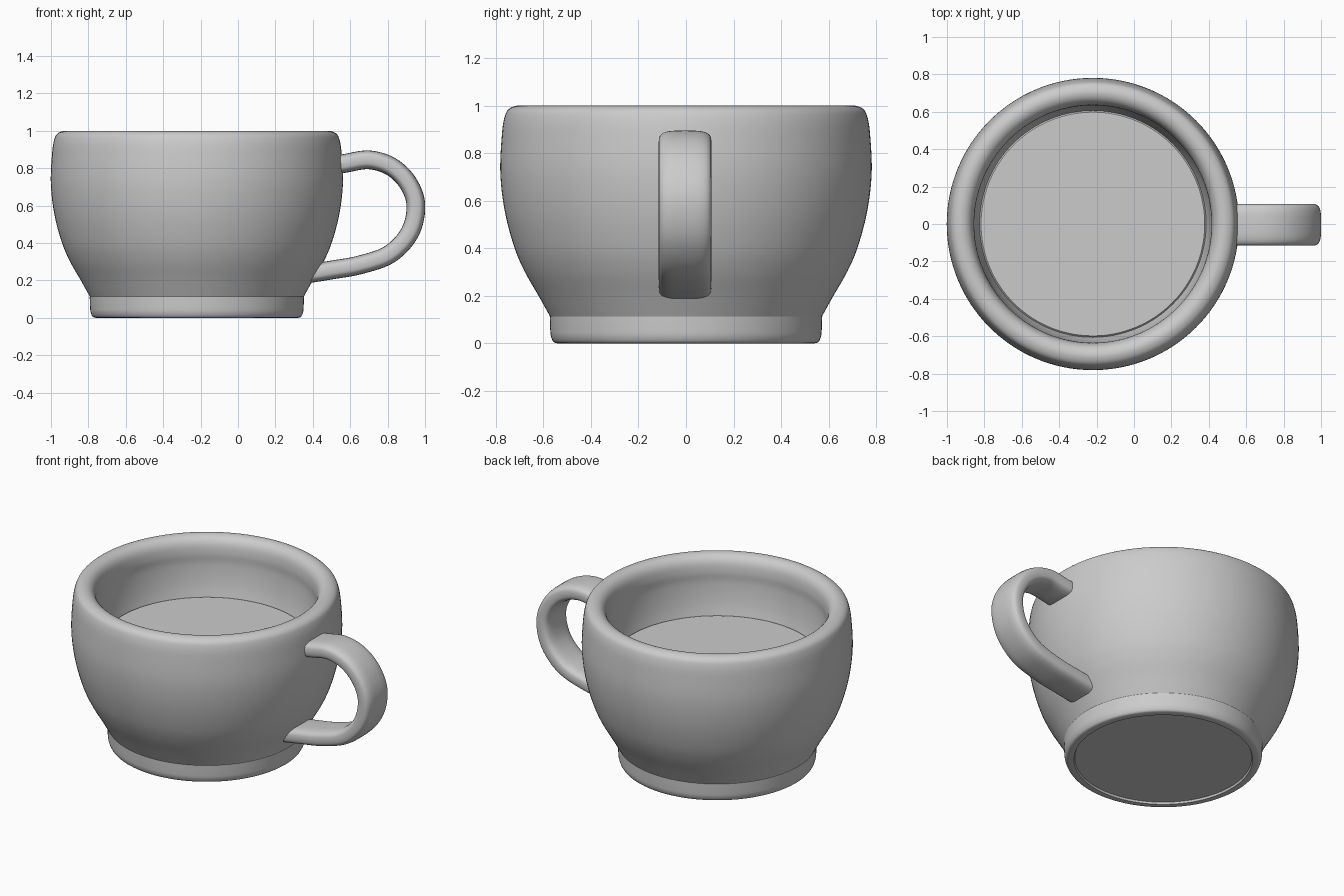
import bpy, bmesh, math
from mathutils import Vector

if "Cube" in bpy.data.objects:
    bpy.data.objects.remove(bpy.data.objects["Cube"])

CX = -0.22  # cup axis


def spline(pts, steps=6):
    """Catmull-Rom curve through 2D points."""
    p = [Vector(q) for q in pts]
    p = [2 * p[0] - p[1]] + p + [2 * p[-1] - p[-2]]
    out = []
    for a, b, c, d in zip(p, p[1:], p[2:], p[3:]):
        for i in range(steps):
            t = i / steps
            out.append(0.5 * (2 * b + (c - a) * t + (2 * a - 5 * b + 4 * c - d) * t * t
                              + (3 * b - a - 3 * c + d) * t ** 3))
    return out + [p[-2]]


def grid_object(name, rings, caps, angle):
    """Join closed rings of points into a smooth-shaded skin."""
    bm = bmesh.new()
    vs = [[bm.verts.new(co) for co in ring] for ring in rings]
    n = len(vs[0])
    for a, b in zip(vs, vs[1:]):
        for i in range(n):
            j = (i + 1) % n
            bm.faces.new((a[i], a[j], b[j], b[i]))
    if caps:
        bm.faces.new(vs[0])
        bm.faces.new(vs[-1])
    bmesh.ops.recalc_face_normals(bm, faces=bm.faces)
    me = bpy.data.meshes.new(name)
    bm.to_mesh(me)
    bm.free()
    ob = bpy.data.objects.new(name, me)
    bpy.context.collection.objects.link(ob)
    bpy.ops.object.select_all(action='DESELECT')
    bpy.context.view_layer.objects.active = ob
    ob.select_set(True)
    bpy.ops.object.shade_smooth_by_angle(angle=math.radians(angle))
    return ob


def lathe(name, profile, angle=24, n=128):
    turn = [2 * math.pi * i / n for i in range(n)]
    rings = [[(CX + r * math.cos(a), r * math.sin(a), z) for a in turn] for r, z in profile]
    return grid_object(name, rings, True, angle)


# Cup: recessed base, foot ring, bowl, rounded rim and inner wall
foot = [(0.51, 0.012), (0.515, 0.0)] + spline(
    [(0.54, 0.0), (0.557, 0.006), (0.568, 0.03), (0.571, 0.06), (0.573, 0.112)], 4)
bowl = spline([(0.572, 0.114), (0.62, 0.2), (0.68, 0.305), (0.724, 0.41), (0.763, 0.56),
               (0.781, 0.72), (0.774, 0.88), (0.762, 0.955), (0.743, 0.987), (0.705, 1.0),
               (0.668, 0.988), (0.644, 0.955), (0.635, 0.90), (0.637, 0.83), (0.627, 0.73),
               (0.605, 0.63), (0.55, 0.45), (0.45, 0.28), (0.30, 0.2)])
lathe("cup", foot + bowl)

# Drink surface inside the cup
lathe("drink", [(0.595, 0.60), (0.606, 0.632), (0.598, 0.64)])

# Handle: rounded strap swept along a loop in the xz plane
path = spline([(0.49, 0.815), (0.57, 0.826), (0.70, 0.845), (0.82, 0.808), (0.91, 0.72),
               (0.951, 0.60), (0.918, 0.455), (0.81, 0.34), (0.65, 0.283), (0.5, 0.256),
               (0.37, 0.235)], 7)
rings = []
for i, c in enumerate(path):
    t = (path[min(i + 1, len(path) - 1)] - path[max(i - 1, 0)]).normalized()
    ring = []
    for k in range(32):
        a = 2 * math.pi * k / 32
        ca, sa = math.cos(a), math.sin(a)
        u = 0.05 * math.copysign(abs(ca) ** 0.6, ca)
        v = 0.111 * math.copysign(abs(sa) ** 0.6, sa)
        ring.append((c.x - t.y * u, v - 0.004, c.y + t.x * u))
    rings.append(ring)
grid_object("handle", rings, True, 50)
